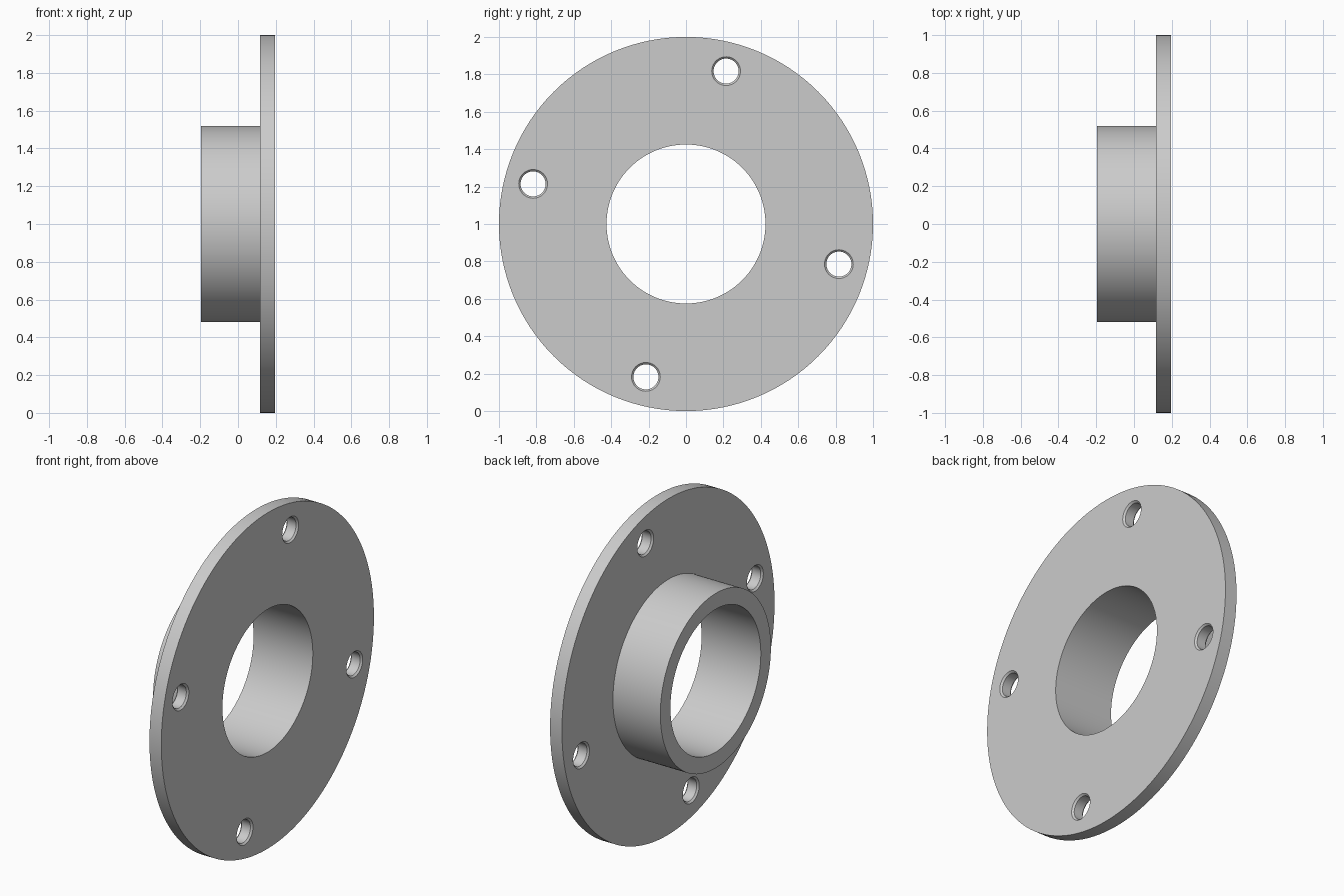
import bpy, bmesh, math
from mathutils import Matrix, Vector

if "Cube" in bpy.data.objects:
    bpy.data.objects.remove(bpy.data.objects["Cube"])

SEGS = 128
AXIS_Z = 1.0

steel = bpy.data.materials.new("light_grey_metal")
steel.diffuse_color = (0.6, 0.6, 0.6, 1)
steel.use_nodes = True
steel.node_tree.nodes["Principled BSDF"].inputs["Base Color"].default_value = steel.diffuse_color


def lathe(name, profile, segs, centre, closed):
    """Turn (x, radius) points around an axis parallel to x."""
    bm = bmesh.new()
    rings = []
    for i in range(segs):
        a = 2 * math.pi * i / segs
        rings.append([bm.verts.new(Vector(centre) + Vector((x, r * math.cos(a), r * math.sin(a))))
                      for x, r in profile])
    n = len(profile)
    for i in range(segs):
        p, q = rings[i], rings[(i + 1) % segs]
        for j in range(n if closed else n - 1):
            k = (j + 1) % n
            bm.faces.new((p[j], p[k], q[k], q[j]))
    if not closed:
        bm.faces.new([ring[0] for ring in rings])
        bm.faces.new([ring[-1] for ring in rings])
    bmesh.ops.recalc_face_normals(bm, faces=bm.faces)
    mesh = bpy.data.meshes.new(name)
    bm.to_mesh(mesh)
    bm.free()
    mesh.materials.append(steel)
    obj = bpy.data.objects.new(name, mesh)
    bpy.context.collection.objects.link(obj)
    return obj


# Flange plate with hub and through bore
x0, x1, x2 = -0.195, 0.117, 0.195
flange = lathe("flange_with_hub",
               [(x0, 0.425), (x0, 0.52), (x1, 0.52), (x1, 1.0), (x2, 1.0), (x2, 0.425)],
               SEGS, (0, 0, AXIS_Z), True)

# Four bolt holes, chamfered on both faces
c, r, e = 0.010, 0.067, 0.02
hole_profile = [(x1 - e, r + c + e), (x1 + c, r), (x2 - c, r), (x2 + e, r + c + e)]
for i in range(4):
    a = math.radians(75.3 + 90 * i)
    cutter = lathe("bolt_hole_cutter", hole_profile, 40,
                   (0, 0.845 * math.cos(a), AXIS_Z + 0.845 * math.sin(a)), False)
    cutter.hide_render = True
    cutter.hide_set(True)
    mod = flange.modifiers.new("bolt_hole", 'BOOLEAN')
    mod.operation = 'DIFFERENCE'
    mod.solver = 'EXACT'
    mod.object = cutter

# Bake the holes in and drop the cutters
deps = bpy.context.evaluated_depsgraph_get()
baked = bpy.data.meshes.new_from_object(flange.evaluated_get(deps))
flange.modifiers.clear()
flange.data = baked
for obj in list(bpy.data.objects):
    if obj.name.startswith("bolt_hole_cutter"):
        bpy.data.objects.remove(obj)

# Smooth round walls, crisp rims
bpy.context.view_layer.objects.active = flange
flange.select_set(True)
bpy.ops.object.shade_smooth_by_angle(angle=math.radians(30))
